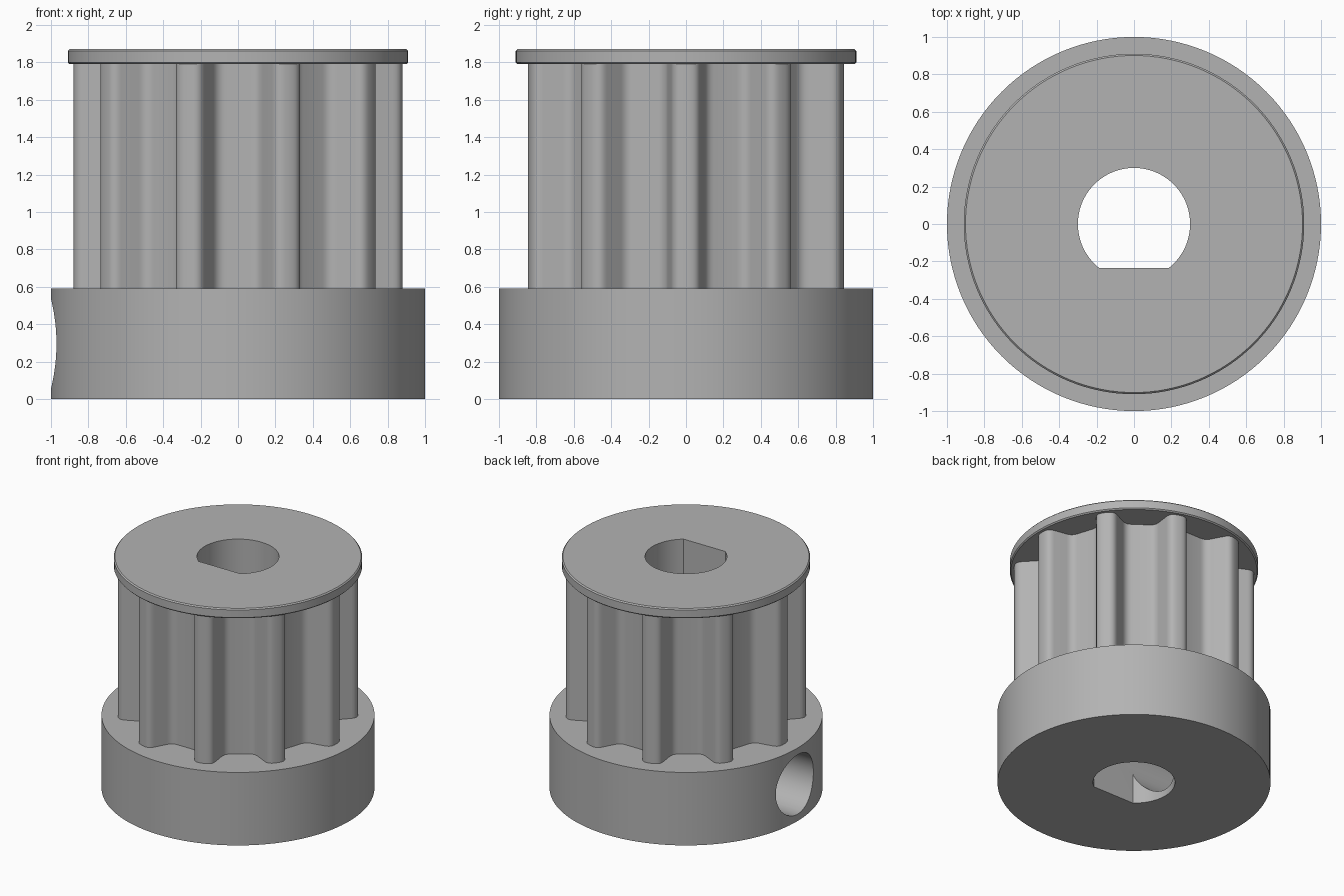
import bpy
import bmesh
from math import cos, sin, pi, radians, asin
from mathutils import Vector, Matrix

if "Cube" in bpy.data.objects:
    bpy.data.objects.remove(bpy.data.objects["Cube"], do_unlink=True)

# Sizes
HUB_R, HUB_TOP = 1.0, 0.59
FLANGE_R, FLANGE_Z, TOP = 0.91, 1.79, 1.87
TEETH, TIP_R, ROOT_R = 10, 0.88, 0.68
BORE_R, FLAT_Y = 0.30, -0.235
SCREW_R, SCREW_Z = 0.24, 0.295

metal = bpy.data.materials.new("grey metal")
metal.use_nodes = True
metal.diffuse_color = (0.45, 0.45, 0.45, 1)
metal.node_tree.nodes["Principled BSDF"].inputs["Base Color"].default_value = (0.45, 0.45, 0.45, 1)


def circle(radius, n=128):
    return [(radius * cos(2 * pi * i / n), radius * sin(2 * pi * i / n)) for i in range(n)]


def prism(name, outline, z0, z1, chamfer=0):
    """Extrude a closed outline upwards, optionally chamfering both rims."""
    bm = bmesh.new()
    base = bm.faces.new([bm.verts.new((x, y, z0)) for x, y in outline])
    out = bmesh.ops.extrude_face_region(bm, geom=[base])
    top = [v for v in out["geom"] if isinstance(v, bmesh.types.BMVert)]
    bmesh.ops.translate(bm, verts=top, vec=(0, 0, z1 - z0))
    bmesh.ops.recalc_face_normals(bm, faces=bm.faces)
    if chamfer:
        rims = [e for e in bm.edges if e.verts[0].co.z == e.verts[1].co.z]
        bmesh.ops.bevel(bm, geom=rims, offset=chamfer, segments=1, affect='EDGES')
    mesh = bpy.data.meshes.new(name)
    bm.to_mesh(mesh)
    bm.free()
    mesh.materials.append(metal)
    obj = bpy.data.objects.new(name, mesh)
    bpy.context.collection.objects.link(obj)
    return obj


def rounded(a, corner, b, size, steps=5):
    """Points of a soft corner between the directions of a and b."""
    a, corner, b = Vector(a), Vector(corner), Vector(b)
    p = corner + (a - corner).normalized() * size
    q = corner + (b - corner).normalized() * size
    ts = [i / steps for i in range(steps + 1)]
    return [p * (1 - t) ** 2 + corner * 2 * t * (1 - t) + q * t * t for t in ts]


def tooth_outline():
    """One groove with rounded root and tips, repeated around the axis."""
    half = pi / TEETH
    root = Vector((0.11, ROOT_R))
    tip = Vector((0.205, 0.856))
    crest = Vector((TIP_R * sin(half), TIP_R * cos(half)))
    right = rounded((0, ROOT_R), root, tip, 0.045) + rounded(root, tip, crest, 0.05) + [crest]
    left = [Vector((-p.x, p.y)) for p in reversed(right[:-1])]
    points = []
    for k in range(TEETH):
        turn = Matrix.Rotation(-2 * half * k, 2)
        points += [turn @ p for p in left + right]
    return [(p.x, p.y) for p in points]


def cut(obj, cutter):
    mod = obj.modifiers.new("cut", 'BOOLEAN')
    mod.operation = 'DIFFERENCE'
    mod.solver = 'EXACT'
    mod.object = cutter
    bpy.context.view_layer.objects.active = obj
    bpy.ops.object.modifier_apply(modifier=mod.name)


# Main parts
hub = prism("hub", circle(HUB_R), 0, HUB_TOP)
barrel = prism("toothed_barrel", tooth_outline(), HUB_TOP, FLANGE_Z)
flange = prism("top_flange", circle(FLANGE_R), FLANGE_Z, TOP, 0.009)

# D-shaped bore cutter
start = asin(FLAT_Y / BORE_R)
sweep = pi - 2 * start
arc = [start + sweep * i / 64 for i in range(65)]
bore = prism("bore_cutter", [(BORE_R * cos(a), BORE_R * sin(a)) for a in arc], -0.5, 2.5)

# Radial set screw hole cutter on the right side
screw = prism("screw_cutter", circle(SCREW_R, 64), 0.15, 1.3)
screw.data.transform(Matrix.Translation((0, 0, SCREW_Z)) @ Matrix.Rotation(radians(-90), 4, 'Y'))

for part in (hub, barrel, flange):
    cut(part, bore)
cut(hub, screw)
for helper in (bore, screw):
    bpy.data.objects.remove(helper, do_unlink=True)

# Smooth shading with crisp edges
bpy.ops.object.select_all(action='DESELECT')
for part in (hub, barrel, flange):
    part.select_set(True)
bpy.context.view_layer.objects.active = hub
bpy.ops.object.shade_smooth_by_angle(angle=radians(30))
